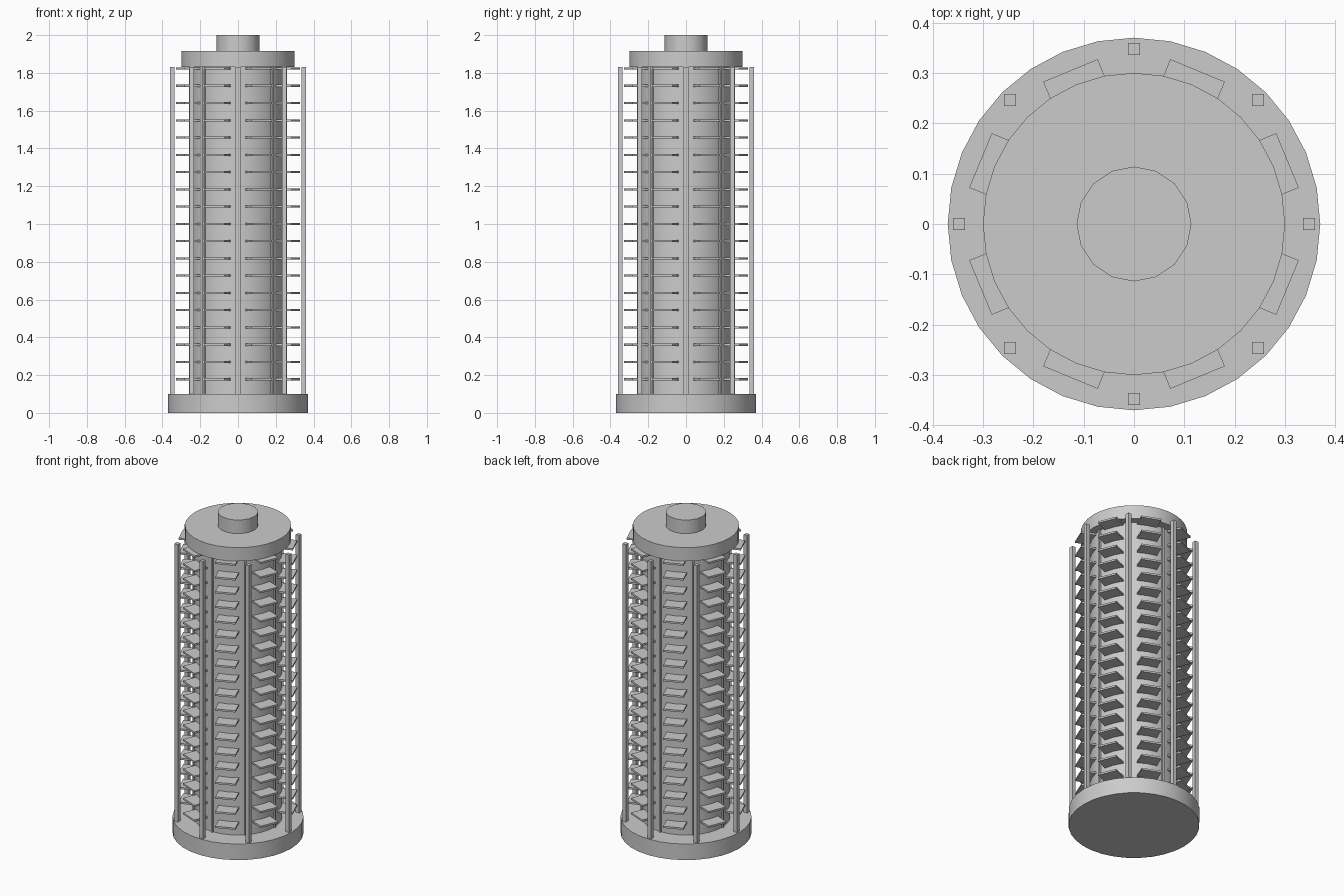
import bpy, bmesh, math
from mathutils import Matrix, Vector

cube = bpy.data.objects.get("Cube")
if cube:
    bpy.data.objects.remove(cube, do_unlink=True)

grey = bpy.data.materials.new("plain_grey")
grey.use_nodes = True
grey.diffuse_color = (0.6, 0.6, 0.6, 1)
grey.node_tree.nodes["Principled BSDF"].inputs["Base Color"].default_value = (0.6, 0.6, 0.6, 1)


def finish(name, bm):
    mesh = bpy.data.meshes.new(name)
    bm.to_mesh(mesh)
    bm.free()
    mesh.materials.append(grey)
    obj = bpy.data.objects.new(name, mesh)
    bpy.context.collection.objects.link(obj)
    return obj


def drum(name, radius, bottom, top, sides):
    bm = bmesh.new()
    bmesh.ops.create_cone(bm, cap_ends=True, segments=sides, radius1=radius, radius2=radius,
                          depth=top - bottom,
                          matrix=Matrix.Translation((0, 0, (bottom + top) / 2)))
    obj = finish(name, bm)
    bpy.ops.object.select_all(action='DESELECT')
    obj.select_set(True)
    bpy.context.view_layer.objects.active = obj
    bpy.ops.object.shade_smooth_by_angle(angle=math.radians(30))


def add_box(bm, angle, radius, z, size, turn):
    # box placed on a circle, optionally turned to face outwards
    place = Matrix.Translation((radius * math.cos(angle), radius * math.sin(angle), z))
    spin = Matrix.Rotation(angle if turn else 0, 4, 'Z')
    bmesh.ops.create_cube(bm, size=1, matrix=place @ spin @ Matrix.Diagonal(Vector((*size, 1))))


BASE_TOP, CAP_BOTTOM = 0.1, 1.83
MID, TALL = (BASE_TOP + CAP_BOTTOM) / 2, CAP_BOTTOM - BASE_TOP

# Main cylinders
drum("base", 0.37, 0, BASE_TOP, 32)
drum("core", 0.25, BASE_TOP, CAP_BOTTOM, 32)
drum("cap", 0.3, CAP_BOTTOM, 1.915, 32)
drum("top_knob", 0.114, 1.915, 2, 16)

# Outer posts and slim ribs on the core, eight of each
posts, ribs = bmesh.new(), bmesh.new()
for i in range(8):
    a = i * math.pi / 4
    add_box(posts, a, 0.348, MID, (0.024, 0.024, TALL), False)
    add_box(ribs, a, 0.253, MID, (0.012, 0.012, TALL), True)
finish("outer_posts", posts)
finish("core_ribs", ribs)

# Columns of flat fins between the posts
for i in range(8):
    fins = bmesh.new()
    for row in range(19):
        add_box(fins, (i + 0.5) * math.pi / 4, 0.285, 0.178 + row * 0.0914,
                (0.09, 0.117, 0.011), True)
    finish(f"fin_column_{i + 1}", fins)
